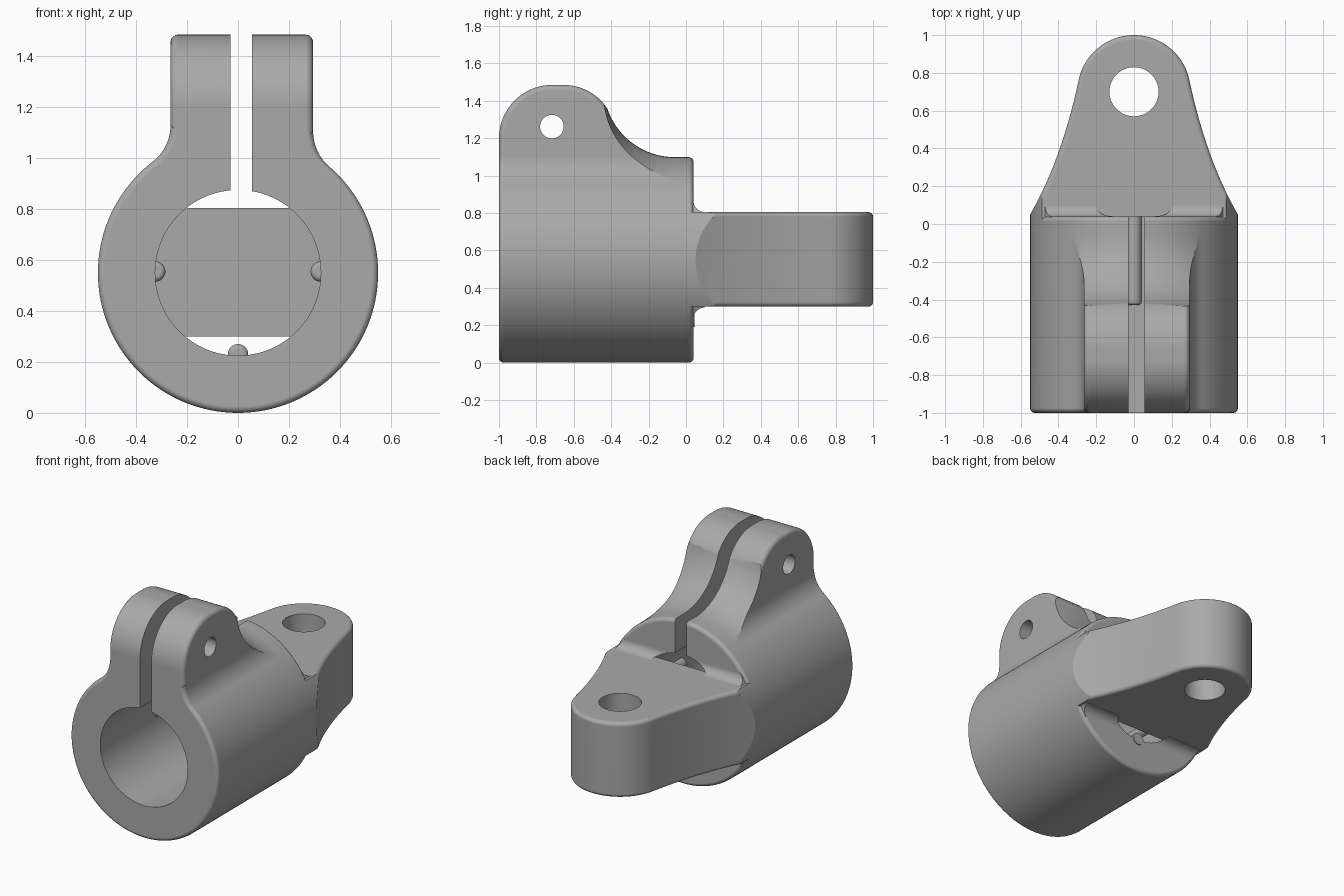
import bpy, bmesh, math
from math import sin, cos, pi, sqrt, atan2, radians

if "Cube" in bpy.data.objects:
    bpy.data.objects.remove(bpy.data.objects["Cube"])

AXIS_Z, TUBE_R, BORE_R = 0.55, 0.55, 0.325   # tube axis height and radii
SEG = 128

metal = bpy.data.materials.new("plain grey")
metal.diffuse_color = (0.4, 0.4, 0.4, 1)
metal.use_nodes = True
metal.node_tree.nodes["Principled BSDF"].inputs["Base Color"].default_value = metal.diffuse_color


def arc(cx, cy, r, a0, a1, n=24):
    return [(cx + r * cos(a0 + (a1 - a0) * i / n),
             cy + r * sin(a0 + (a1 - a0) * i / n)) for i in range(n + 1)]


def circle(cx, cy, r, n=SEG):
    return arc(cx, cy, r, 0, 2 * pi, n)[:-1]


def inset(pts, d):
    """Move a counter-clockwise outline inward by d."""
    out = []
    for i, (x, y) in enumerate(pts):
        (px, py), (nx, ny) = pts[i - 1], pts[(i + 1) % len(pts)]
        l1, l2 = math.hypot(x - px, y - py), math.hypot(nx - x, ny - y)
        ax, ay = -(y - py) / l1, (x - px) / l1
        bx, by = -(ny - y) / l2, (nx - x) / l2
        k = d / (1 + ax * bx + ay * by)
        out.append((x + (ax + bx) * k, y + (ay + by) * k))
    return out


def loft(name, rings):
    bm = bmesh.new()
    rows = [[bm.verts.new(p) for p in ring] for ring in rings]
    n = len(rows[0])
    for a, b in zip(rows, rows[1:]):
        for i in range(n):
            j = (i + 1) % n
            bm.faces.new((a[i], a[j], b[j], b[i]))
    bm.faces.new(rows[0])
    bm.faces.new(rows[-1])
    bmesh.ops.recalc_face_normals(bm, faces=bm.faces[:])
    me = bpy.data.meshes.new(name)
    bm.to_mesh(me)
    bm.free()
    me.materials.append(metal)
    ob = bpy.data.objects.new(name, me)
    bpy.context.collection.objects.link(ob)
    return ob


def prism(name, pts, axis, a, b, ra=0.0, rb=0.0):
    """Extrude an outline along an axis from a to b, rounding each end."""
    area = sum(p[0] * q[1] - q[0] * p[1] for p, q in zip(pts, pts[1:] + pts[:1]))
    if area < 0:
        pts = pts[::-1]
    place = {'x': lambda u, v, w: (w, u, v),
             'y': lambda u, v, w: (u, w, v),
             'z': lambda u, v, w: (u, v, w)}[axis]
    steps = [k * pi / 10 for k in range(6)]
    lay = [(ra * (1 - sin(t)), a + ra * (1 - cos(t))) for t in steps] if ra else [(0, a)]
    lay += [(rb * (1 - sin(t)), b - rb * (1 - cos(t))) for t in steps[::-1]] if rb else [(0, b)]
    return loft(name, [[place(u, v, w) for u, v in inset(pts, d)] for d, w in lay])


def combine(ob, other, op, keep=False):
    m = ob.modifiers.new("combine", 'BOOLEAN')
    m.operation, m.solver, m.object = op, 'EXACT', other
    bpy.context.view_layer.objects.active = ob
    bpy.ops.object.modifier_apply(modifier=m.name)
    if not keep:
        bpy.data.objects.remove(other, do_unlink=True)


def box(name, u0, u1, v0, v1, axis, a, b):
    return prism(name, [(u0, v0), (u1, v0), (u1, v1), (u0, v1)], axis, a, b)


# Main tube
body = prism("clamp_body", circle(0, AXIS_Z, TUBE_R), 'y', -1, 0.04, 0.025, 0.025)

# Clamp lug: rounded side profile
tip = atan2(0.275, 0.595)
side = ([(-1, 0.9)] + arc(-0.715, 1.2, 0.285, pi, pi / 2)
        + arc(-0.655, 1.205, 0.28, pi / 2, tip) + [(0, 1.32), (0, 0.9)])
lug = prism("lug", side, 'x', -0.265, 0.295, 0.03, 0.03)


# Flared foot that blends the lug into the tube
def flare_side(s, edge, r=0.18):
    cx = edge + r
    cz = AXIS_Z + sqrt((TUBE_R + r) ** 2 - cx ** 2)
    th = atan2(cz - AXIS_Z, cx)
    pts = arc(cx, cz, r, pi, pi + th, 16)
    pts += [(0.549 * cos(th - d), AXIS_Z + 0.549 * sin(th - d))
            for d in (radians(4), radians(8))]
    return [(s * x, z) for x, z in pts]


foot = flare_side(1, 0.295) + [(0, 0.6)] + flare_side(-1, 0.265)[::-1]
combine(lug, prism("lug_foot", foot, 'y', -1, 0, 0.025), 'UNION')

# Trim the lug's back with a concave sweep around the tube axis
sweep = [(-1.1, 1.25), (-0.441, 1.25)]
sweep += arc(-0.06, 0.93, 0.38, pi, 1.5 * pi, 28) + [(-0.03, 0.545), (0.1, 0.54)]
trim = loft("lug_trim", [[(x, y, z) for x, z in circle(0, AXIS_Z, r)] for y, r in sweep])
combine(lug, trim, 'INTERSECT')
combine(body, lug, 'UNION')

# Tab plan outline: round nose with flared sides
half = []
for i in range(17):
    t = i / 16
    half.append(((1 - t) ** 2 * 0.55 + 2 * t * (1 - t) * 0.383 + t * t * 0.293,
                 (1 - t) ** 2 * 0.05 + 2 * t * (1 - t) * 0.34 + t * t * 0.762))
half = [(0.575, 0.0)] + half
nose = arc(0, 0.7, 0.3, radians(12), radians(168), 40)[1:-1]
plan = half + nose + [(-x, y) for x, y in half[::-1]]

# Concave fillets between the tube's back face and the tab
for name, s in (("upper_fillet", 1), ("lower_fillet", -1)):
    sec = [(0.0, 0.25 - 0.07), (0.0, 0.315)] + arc(0.1, 0.315, 0.06, pi, 1.5 * pi, 10) + [(0.1, 0.18)]
    sec = [(y, AXIS_Z + s * v) for y, v in sec]
    fillet = prism(name, sec, 'x', -0.6, 0.6)
    combine(fillet, prism("plan_trim", inset(plan, 0.012), 'z', 0, 1.1), 'INTERSECT')
    combine(fillet, prism("round_trim", circle(0, AXIS_Z, 0.535), 'y', -0.1, 0.3), 'INTERSECT')
    combine(body, fillet, 'UNION')

# Bore, clamp slot and pin hole
combine(body, prism("bore", circle(0, AXIS_Z, BORE_R), 'y', -1.1, 0.3), 'DIFFERENCE')
combine(body, box("slot", -0.03, 0.055, 0.6, 1.7, 'y', -1.1, 0.3), 'DIFFERENCE')
combine(body, prism("pin_hole", circle(-0.717, 1.262, 0.063, 48), 'x', -0.6, 0.6), 'DIFFERENCE')

# Mounting tab with its eye, closing the middle of the bore
tab = prism("tab", plan, 'z', 0.3, 0.805, 0.025, 0.025)
combine(tab, prism("tab_trim", circle(0, AXIS_Z, 0.5495), 'y', -0.2, 1.2), 'INTERSECT')
combine(tab, prism("tab_bore", circle(0, AXIS_Z, BORE_R), 'y', -0.3, 0.04), 'DIFFERENCE')
combine(tab, prism("tab_eye", circle(0, 0.7, 0.13, 64), 'z', 0, 1.2), 'DIFFERENCE')
combine(body, tab, 'UNION')

# Locating ribs inside the bore
ribs = [prism(name, circle(x, z, 0.04, 32), 'y', -0.43, 0.045, 0.02)
        for name, x, z in (("left_rib", -BORE_R, 0.555), ("right_rib", BORE_R, 0.555),
                           ("bottom_rib", 0, AXIS_Z - BORE_R + 0.005))]

# Smooth shading with crisp edges
for ob in [body] + ribs:
    bpy.ops.object.select_all(action='DESELECT')
    ob.select_set(True)
    bpy.context.view_layer.objects.active = ob
    bpy.ops.object.shade_smooth_by_angle(angle=radians(28))
    wn = ob.modifiers.new("weighted normals", 'WEIGHTED_NORMAL')
    wn.keep_sharp = True
